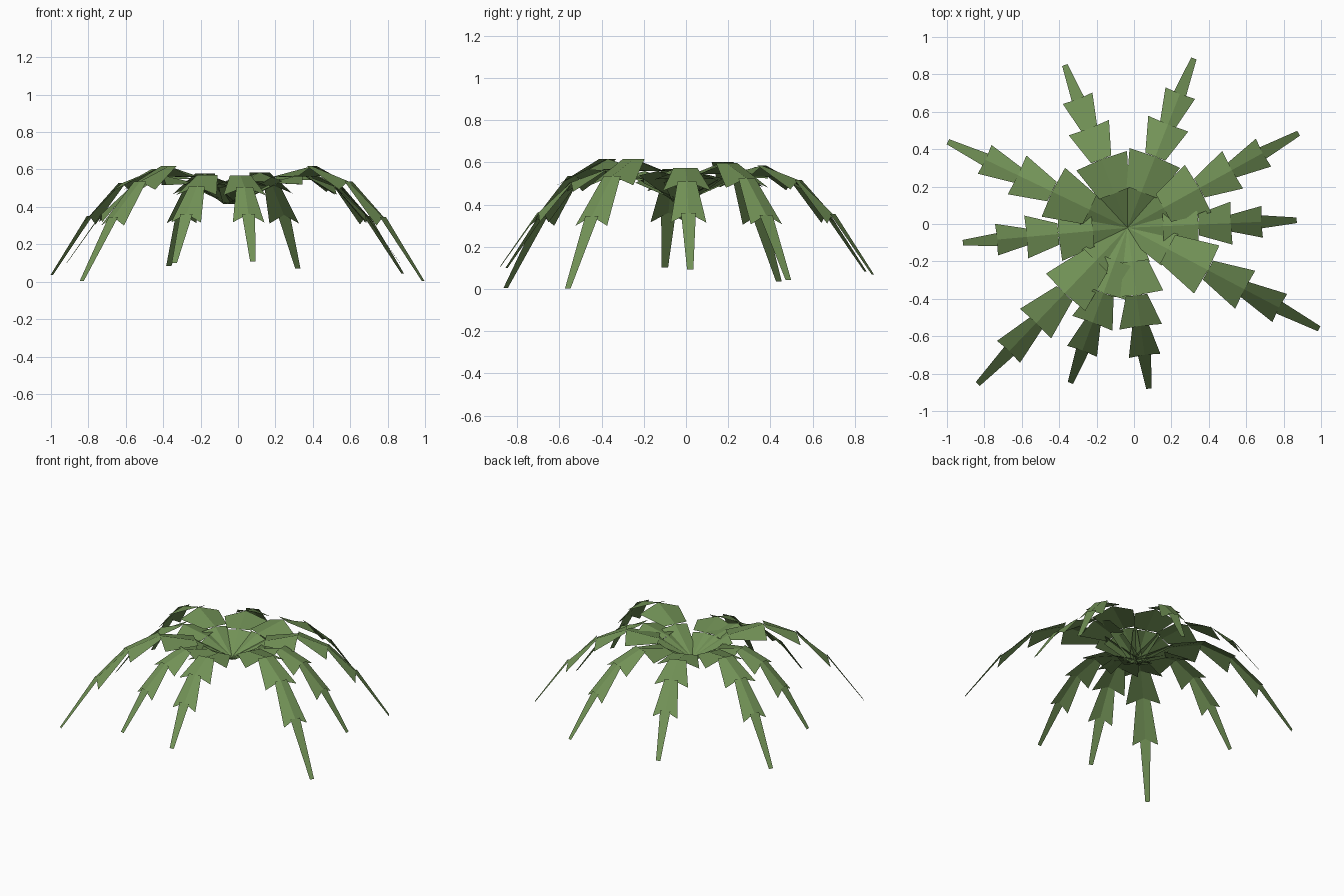
import bpy
import bmesh
from mathutils import Vector

cube = bpy.data.objects.get("Cube")
if cube:
    bpy.data.objects.remove(cube, do_unlink=True)

# Single leaf colour
green = bpy.data.materials.new("leaf_green")
green.use_nodes = True
colour = (0.17, 0.29, 0.095, 1)
green.diffuse_color = colour
bsdf = green.node_tree.nodes["Principled BSDF"]
bsdf.inputs["Base Color"].default_value = colour
bsdf.inputs["Roughness"].default_value = 0.9

CROWN = Vector((-0.035, -0.02, 0.415))
# Frond ridge as (reach, rise), both in fractions of the frond length
RIDGE = [(0, 0), (0.21, 0.125), (0.42, 0.175), (0.61, 0.105), (0.79, -0.06), (1, -0.355)]
# Each leaf section: flat start width, flared end width,
# droop of the end corners and how far they reach past the ridge
SECTIONS = [(0.09, 0.19, 0.025, 0), (0.17, 0.29, 0.05, -0.02), (0.115, 0.23, 0.04, 0.02),
            (0.09, 0.17, 0.03, 0.035), (0.07, 0.03, 0, 0)]


def make_frond(name, tip_x, tip_y):
    """Arching frond of flared, creased sections ending in a thin tip."""
    reach = Vector((tip_x, tip_y, 0)) - Vector((CROWN.x, CROWN.y, 0))
    length = reach.length
    out = reach.normalized()
    side = Vector((-out.y, out.x, 0))
    ridge = [CROWN + length * (out * r + Vector((0, 0, h))) for r, h in RIDGE]
    bm = bmesh.new()
    for start, end, (w0, w1, droop, past) in zip(ridge, ridge[1:], SECTIONS):
        # Corners hang square to the section's slope
        along = (end - start).normalized()
        corner = end + side.cross(along) * droop + along * past
        # Cross product points down for a frond running outwards
        a, b = bm.verts.new(start), bm.verts.new(end)
        for s in (-1, 1):
            c = bm.verts.new(start + side * s * w0 / 2)
            d = bm.verts.new(corner + side * s * w1 / 2)
            bm.faces.new((a, c, d, b) if s < 0 else (a, b, d, c))
    for face in bm.faces:
        face.normal_update()
        if face.normal.z < 0:
            face.normal_flip()
    mesh = bpy.data.meshes.new(name)
    bm.to_mesh(mesh)
    bm.free()
    mesh.materials.append(green)
    bpy.context.collection.objects.link(bpy.data.objects.new(name, mesh))


# Ring of fronds, given by their tips
TIPS = [(0.32, 0.885), (0.88, 0.485), (0.87, 0.02), (0.99, -0.56), (0.08, -0.88),
        (-0.34, -0.85), (-0.835, -0.855), (-0.915, -0.10), (-0.995, 0.44), (-0.37, 0.85)]
for i, tip in enumerate(TIPS):
    make_frond(f"frond_{i + 1}", *tip)
